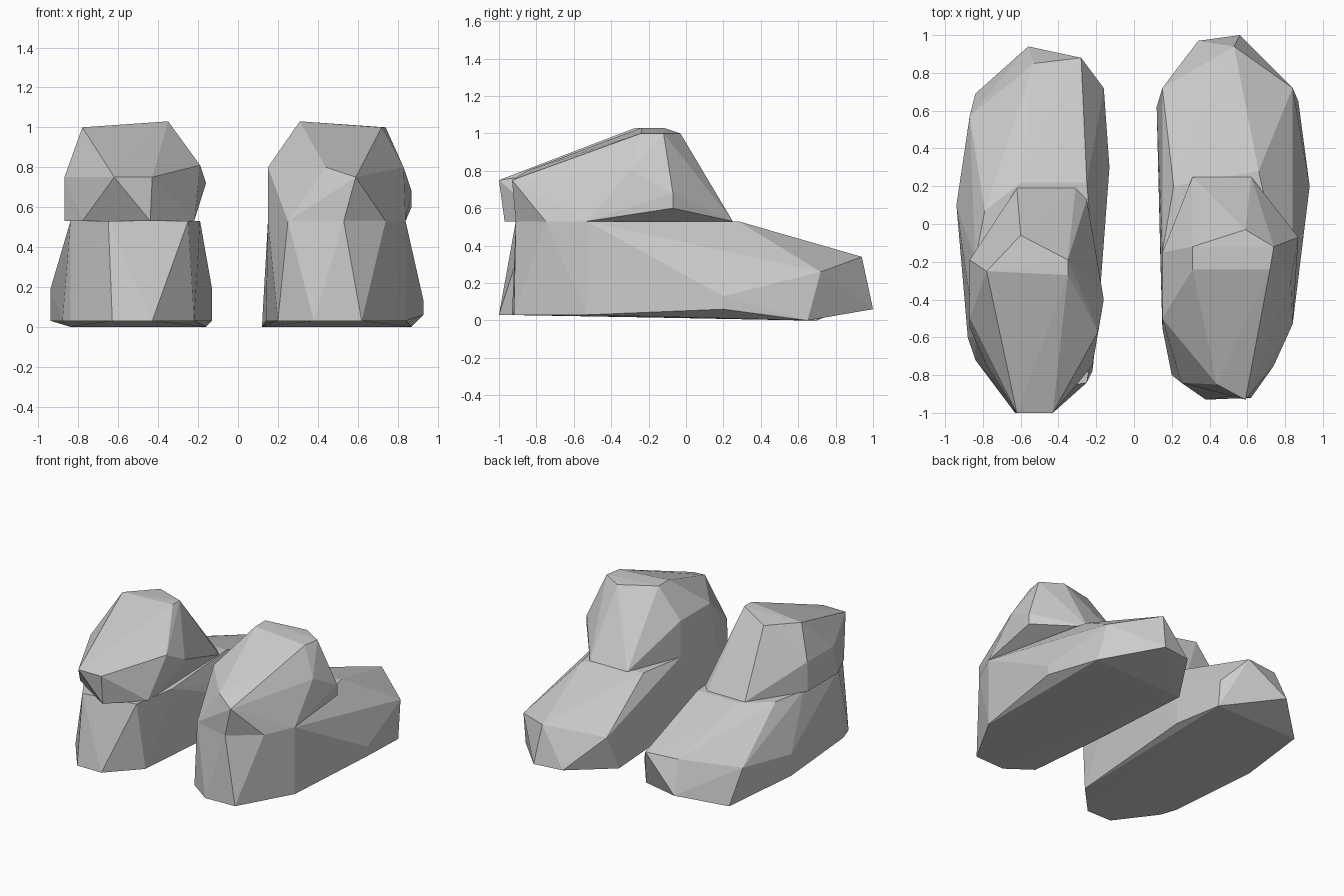
import bpy
import bmesh

cube = bpy.data.objects.get("Cube")
if cube:
    bpy.data.objects.remove(cube, do_unlink=True)

# Plain grey stone
stone = bpy.data.materials.new("grey_stone")
stone.use_nodes = True
grey = (0.6, 0.6, 0.6, 1)
stone.diffuse_color = grey
shader = next(node for node in stone.node_tree.nodes if node.type == 'BSDF_PRINCIPLED')
shader.inputs["Base Color"].default_value = grey


def chiselled_rock(name, levels):
    """Flat-faced convex rock wrapped around corner outlines, given as height: corners."""
    builder = bmesh.new()
    for height, corners in levels.items():
        for across, along in corners:
            builder.verts.new((across, along, height))
    hull = bmesh.ops.convex_hull(builder, input=builder.verts)
    unused = {item for item in hull["geom_interior"] + hull["geom_unused"]
              if isinstance(item, bmesh.types.BMVert)}
    bmesh.ops.delete(builder, geom=list(unused), context='VERTS')
    bmesh.ops.recalc_face_normals(builder, faces=builder.faces)
    mesh = bpy.data.meshes.new(name)
    builder.to_mesh(mesh)
    builder.free()
    mesh.materials.append(stone)
    rock = bpy.data.objects.new(name, mesh)
    bpy.context.collection.objects.link(rock)
    return rock


# Long base slab on the left, sloping down to the back
chiselled_rock("left_base_rock", {
    0: [(.12, .62), (.87, .65)],
    .03: [(.38, -.93), (.62, -.92), (.84, -.53), (.2, -.8), (.14, -.2)],
    .06: [(.56, 1), (.34, .97), (.93, .2)],
    .13: [(.93, .2)],
    .26: [(.15, .72), (.84, .72)],
    .34: [(.53, .94)],
    .53: [(.25, -.84), (.53, -.91), (.74, -.75), (.84, -.53),
          (.66, .28), (.21, .2), (.15, -.15), (.15, -.55)],
})

# Peaked rock resting on the left slab
chiselled_rock("left_top_rock", {
    .53: [(.25, -.84), (.53, -.91), (.74, -.75), (.84, -.53),
          (.62, .25), (.31, .25), (.15, -.15), (.15, -.55)],
    .6: [(.87, -.07)],
    .68: [(.87, -.07)],
    .75: [(.59, -.93)],
    .8: [(.44, -.85), (.15, -.15), (.15, -.5), (.83, -.3)],
    1: [(.59, -.03), (.74, -.12), (.72, -.24)],
    1.03: [(.31, -.12), (.31, -.24)],
})

# Long base slab on the right
chiselled_rock("right_base_rock", {
    0: [(-.84, .69), (-.16, .7)],
    .03: [(-.43, -1), (-.63, -1), (-.84, -.72), (-.88, -.6),
          (-.94, .1), (-.22, -.78), (-.13, .3)],
    .1: [(-.56, .94)],
    .19: [(-.94, .1), (-.13, .3), (-.16, .72)],
    .25: [(-.87, .57)],
    .33: [(-.53, .85), (-.28, .88)],
    .53: [(-.65, -.91), (-.25, -.84), (-.84, -.6), (-.84, -.19),
          (-.79, .07), (-.6, .22), (-.25, .22), (-.19, -.5)],
})

# Peaked rock resting on the right slab
chiselled_rock("right_top_rock", {
    .53: [(-.78, -.75), (-.44, -.97), (-.22, -.75), (-.87, -.55),
          (-.87, -.19), (-.62, .19), (-.31, .19), (-.25, .13)],
    .72: [(-.16, -.4)],
    .75: [(-.62, -1), (-.43, -1), (-.87, -.19), (-.87, -.5)],
    .81: [(-.19, -.57)],
    1: [(-.78, -.25), (-.6, -.06)],
    1.03: [(-.35, -.19), (-.35, -.27)],
})
